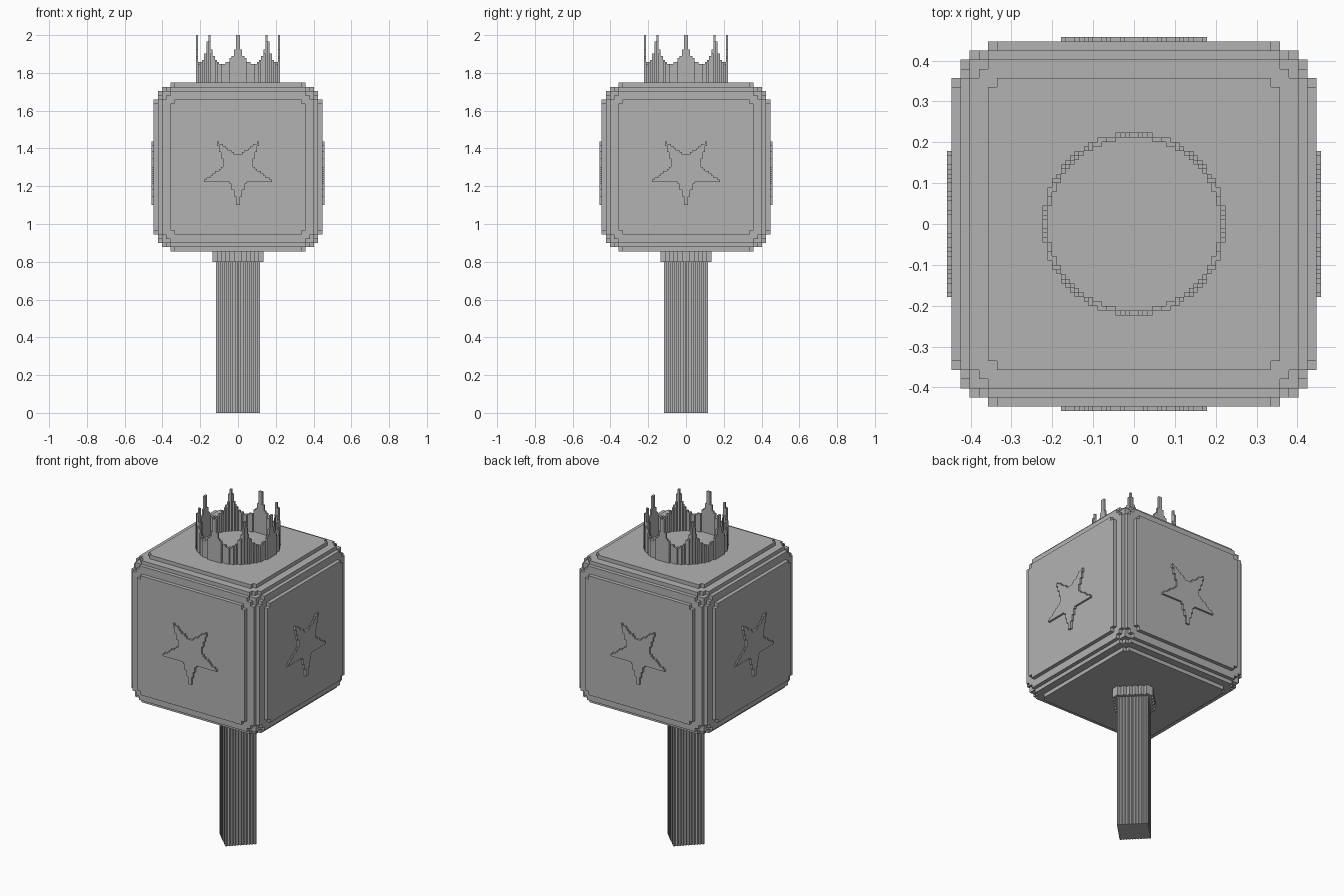
import bpy
import bmesh
import math

if "Cube" in bpy.data.objects:
    bpy.data.objects.remove(bpy.data.objects["Cube"], do_unlink=True)

U = 2 / 179          # size of one small block
BOTTOM = 76.5        # underside of the head, in blocks
TOP = 156.5          # upper side of the head
MIDDLE = (BOTTOM + TOP) / 2

grey = bpy.data.materials.new("plain_grey")
grey.use_nodes = True
colour = (0.45, 0.45, 0.45, 1)
grey.diffuse_color = colour
grey.node_tree.nodes["Principled BSDF"].inputs["Base Color"].default_value = colour


def steps(start, stop, size=1):
    count = round((stop - start) / size)
    return [start + (stop - start) * i / count for i in range(count + 1)]


def block_part(name, xs, ys, zs, inside):
    """Fill the cells of a grid that pass the test and keep only the outer faces."""
    axes = (xs, ys, zs)
    sizes = [len(a) - 1 for a in axes]
    filled = set()
    for i in range(sizes[0]):
        for j in range(sizes[1]):
            for k in range(sizes[2]):
                centre = [(a[n] + a[n + 1]) / 2 for a, n in zip(axes, (i, j, k))]
                if inside(*centre):
                    filled.add((i, j, k))
    bm = bmesh.new()
    verts = {}

    def corner(key):
        if key not in verts:
            verts[key] = bm.verts.new([axes[n][key[n]] * U for n in range(3)])
        return verts[key]

    for cell in sorted(filled):
        for axis in range(3):
            b, c = (axis + 1) % 3, (axis + 2) % 3
            for side in (0, 1):
                beside = list(cell)
                beside[axis] += 2 * side - 1
                if tuple(beside) in filled:
                    continue
                loop = []
                for db, dc in ((0, 0), (1, 0), (1, 1), (0, 1)):
                    key = list(cell)
                    key[axis] += side
                    key[b] += db
                    key[c] += dc
                    loop.append(corner(tuple(key)))
                bm.faces.new(loop if side else loop[::-1])
    # Merge flat neighbouring faces
    bmesh.ops.dissolve_limit(bm, angle_limit=0.01, verts=bm.verts[:], edges=bm.edges[:])
    mesh = bpy.data.meshes.new(name)
    bm.to_mesh(mesh)
    bm.free()
    mesh.materials.append(grey)
    obj = bpy.data.objects.new(name, mesh)
    bpy.context.collection.objects.link(obj)
    return obj


# Handle and collar: stepped diamond columns
block_part("handle", steps(-10.5, 10.5), steps(-10.5, 10.5), [0, 72],
           lambda x, y, z: abs(x) + abs(y) < 10.1)
block_part("collar", steps(-12, 12, 2), steps(-12, 12, 2), [71.5, BOTTOM],
           lambda x, y, z: abs(x) + abs(y) < 12.1)


# Head: cube with stepped round edges
def in_head(x, y, z):
    past = [max(0, abs(v) - 30) / 2 for v in (x, y, z - MIDDLE)]
    return sum(p * p for p in past) < 20.6


edge = steps(-40, -30, 2) + steps(30, 40, 2)
block_part("head", edge, edge, [MIDDLE + e for e in edge], in_head)


# Star plates on the four sides
def in_star(x, y, z):
    radius, height = 17.6, z - 115
    outside = 0
    for n in range(5):
        a = math.radians(270 + 72 * n)
        if x * math.cos(a) + height * math.sin(a) > radius * math.cos(math.radians(72)):
            outside += 1
    return outside <= 1


star = block_part("star_front", steps(-18, 18), [-41, -40], steps(98.5, 134.5), in_star)
for n, side in enumerate(("left", "back", "right"), 1):
    copy = bpy.data.objects.new("star_" + side, star.data)
    copy.rotation_euler.z = n * math.pi / 2
    bpy.context.collection.objects.link(copy)


# Crown: thin ring with eight points and round gaps between them
def in_crown(x, y, z):
    if not 361 <= x * x + y * y < 400:
        return False
    turn = math.atan2(y, x) / (math.pi / 4)
    off_peak = max(0, abs(turn - round(turn)) * 2 - 0.065)
    t = 1 - off_peak
    return z < 179 - 13.9 * math.sqrt(max(0, 1 - t * t))


block_part("crown", steps(-20, 20), steps(-20, 20), steps(TOP, 179, 22.5 / 23), in_crown)
